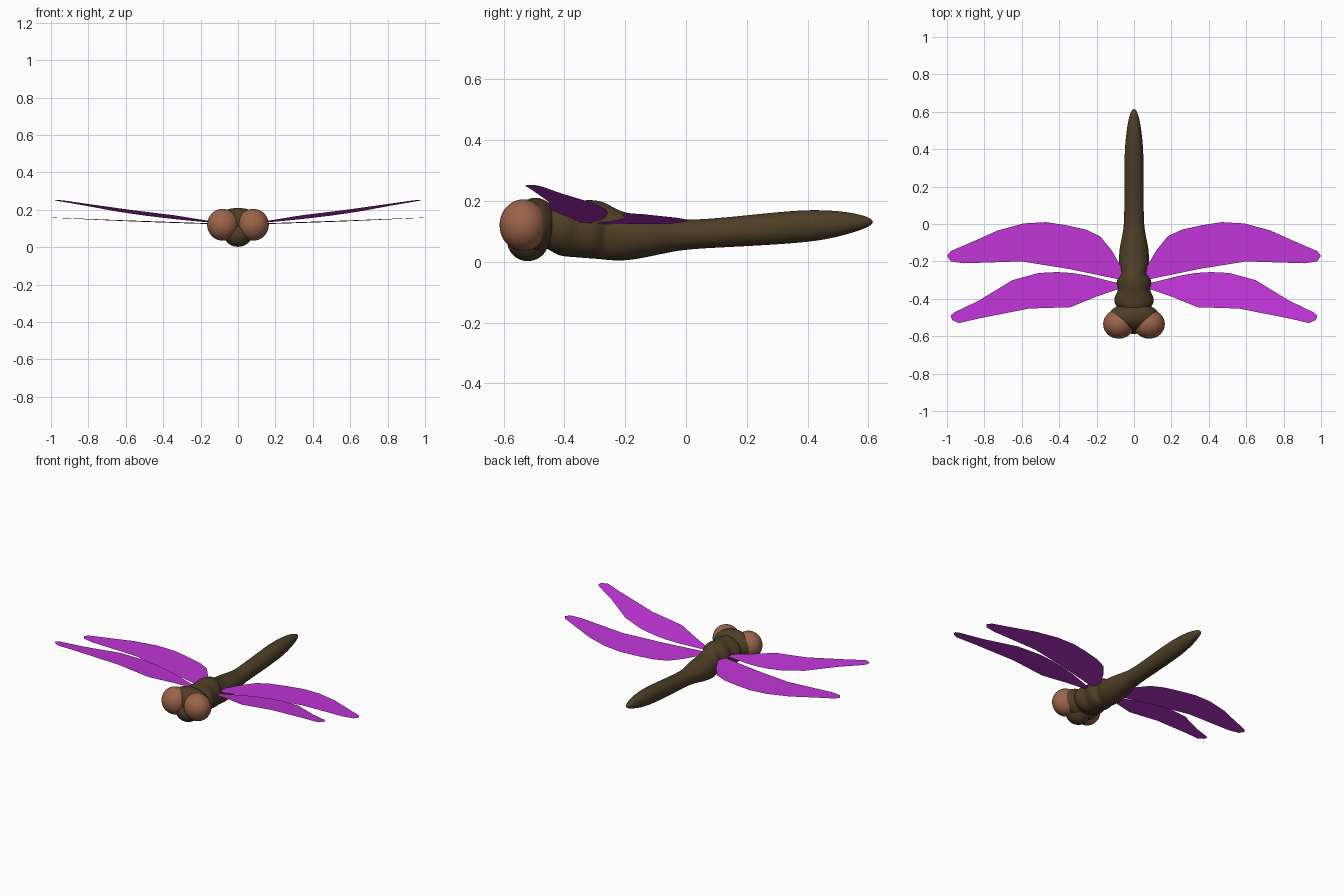
import bpy, bmesh, math
from mathutils import Vector

if "Cube" in bpy.data.objects:
    bpy.data.objects.remove(bpy.data.objects["Cube"])


def material(name, color):
    m = bpy.data.materials.new(name)
    m.diffuse_color = (*color, 1)
    m.use_nodes = True
    m.node_tree.nodes["Principled BSDF"].inputs["Base Color"].default_value = m.diffuse_color
    return m


BROWN = material("dark_brown", (0.075, 0.05, 0.02))
COPPER = material("copper", (0.33, 0.128, 0.068))
PURPLE = material("purple", (0.53, 0.036, 0.68))


def make(name, bm, mat, smooth=True):
    me = bpy.data.meshes.new(name)
    bm.to_mesh(me)
    bm.free()
    me.materials.append(mat)
    for p in me.polygons:
        p.use_smooth = smooth
    ob = bpy.data.objects.new(name, me)
    bpy.context.collection.objects.link(ob)
    return ob


def loft(name, rows, sides=20):
    """Oval rings along y: (y, half width, bottom z, top z)."""
    bm = bmesh.new()
    rings = []
    for y, w, lo, hi in rows:
        ring = []
        for i in range(sides):
            a = 2 * math.pi * i / sides
            ring.append(bm.verts.new((w * math.cos(a), y,
                                      (lo + hi) / 2 + (hi - lo) / 2 * math.sin(a))))
        rings.append(ring)
    for r, s in zip(rings, rings[1:]):
        for i in range(sides):
            j = (i + 1) % sides
            bm.faces.new((r[i], r[j], s[j], s[i]))
    bm.faces.new(rings[0])
    bm.faces.new(rings[-1])
    bmesh.ops.recalc_face_normals(bm, faces=bm.faces)
    ob = make(name, bm, BROWN)
    sub = ob.modifiers.new("smooth", "SUBSURF")
    sub.levels = sub.render_levels = 2
    return ob


def ellipsoid(name, center, radii, mat):
    bm = bmesh.new()
    bmesh.ops.create_uvsphere(bm, u_segments=32, v_segments=20, radius=1)
    for v in bm.verts:
        v.co = Vector(center) + Vector(a * b for a, b in zip(v.co, radii))
    return make(name, bm, mat)


def mirror(ob):
    ob.modifiers.new("mirror", "MIRROR").use_axis[0] = True


def wing(name, outline, height):
    """Flat sheet from a plan outline, tilted by the height function."""
    bm = bmesh.new()
    bm.faces.new([bm.verts.new((x, y, height(x, y))) for x, y in reversed(outline)])
    mirror(make(name, bm, PURPLE, False))


# Thorax and abdomen
loft("body", [
    (-0.50, 0.05, 0.06, 0.17), (-0.45, 0.085, 0.04, 0.19),
    (-0.425, 0.108, 0.02, 0.195), (-0.39, 0.108, 0.015, 0.195),
    (-0.355, 0.082, 0.013, 0.20), (-0.325, 0.097, 0.01, 0.205),
    (-0.29, 0.092, 0.008, 0.203), (-0.265, 0.062, 0.005, 0.195),
    (-0.24, 0.078, 0.003, 0.18), (-0.20, 0.082, 0.002, 0.16),
    (-0.13, 0.080, 0.013, 0.155), (-0.05, 0.060, 0.032, 0.143),
    (0.02, 0.052, 0.042, 0.136), (0.20, 0.053, 0.05, 0.153),
    (0.36, 0.052, 0.06, 0.170), (0.45, 0.046, 0.07, 0.171),
    (0.53, 0.036, 0.089, 0.165), (0.59, 0.022, 0.109, 0.151),
    (0.615, 0.008, 0.124, 0.138)])

# Head, lower face and eyes
ellipsoid("head", (0, -0.495, 0.12), (0.135, 0.075, 0.09), BROWN)
ellipsoid("face", (0, -0.52, 0.068), (0.075, 0.068, 0.066), BROWN)
mirror(ellipsoid("eye", (0.081, -0.535, 0.12), (0.084, 0.078, 0.085), COPPER))

# Wings
wing("front_wing", [
    (0.06, -0.32), (0.11, -0.31), (0.25, -0.275), (0.33, -0.262), (0.41, -0.257),
    (0.51, -0.262), (0.65, -0.30), (0.83, -0.41), (0.96, -0.472), (0.98, -0.49),
    (0.973, -0.513), (0.936, -0.53), (0.83, -0.505), (0.56, -0.452),
    (0.34, -0.445), (0.20, -0.388), (0.09, -0.35), (0.06, -0.345)],
    lambda x, y: 0.12 + 0.118 * x - 0.11 * (y + 0.35))
wing("hind_wing", [
    (0.04, -0.25), (0.065, -0.235), (0.12, -0.14), (0.18, -0.066), (0.257, -0.03),
    (0.36, -0.007), (0.47, 0.01), (0.59, 0.003), (0.73, -0.035), (0.83, -0.08),
    (0.98, -0.145), (1.0, -0.17), (0.98, -0.2), (0.91, -0.21),
    (0.6, -0.2), (0.35, -0.24), (0.085, -0.295), (0.04, -0.295)],
    lambda x, y: 0.12 + 0.038 * x - 0.02 * (y + 0.17))
